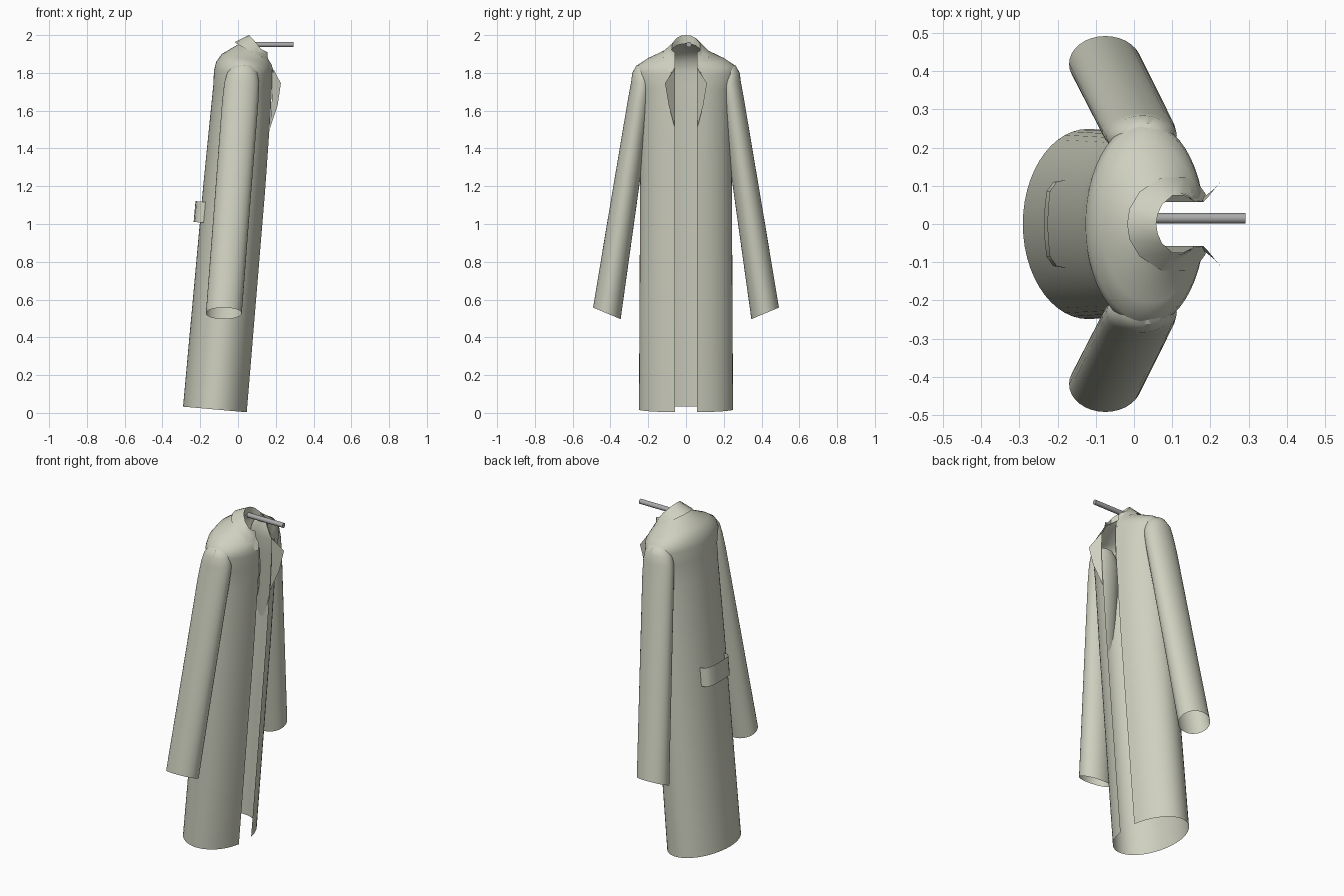
import bpy, math

if "Cube" in bpy.data.objects:
    bpy.data.objects.remove(bpy.data.objects["Cube"])

def material(name, rgb):
    m = bpy.data.materials.new(name)
    m.diffuse_color = (*rgb, 1)
    m.use_nodes = True
    m.node_tree.nodes["Principled BSDF"].inputs["Base Color"].default_value = m.diffuse_color
    return m

cloth = material("pale_khaki_cloth", (0.62, 0.63, 0.52))
metal = material("grey_metal", (0.40, 0.40, 0.40))

def make(name, verts, faces, mat, angle=40):
    me = bpy.data.meshes.new(name)
    me.from_pydata(verts, [], faces)
    me.update()
    ob = bpy.data.objects.new(name, me)
    bpy.context.collection.objects.link(ob)
    me.materials.append(mat)
    bpy.ops.object.select_all(action='DESELECT')
    ob.select_set(True)
    bpy.context.view_layer.objects.active = ob
    bpy.ops.object.shade_smooth_by_angle(angle=math.radians(angle))
    return ob

def loft(name, rows, closed=False, mat=cloth, angle=40):
    """Skin equal-length rows of points, bottom row first, counter-clockwise."""
    n = len(rows[0])
    verts = [p for r in rows for p in r]
    faces = []
    for i in range(len(rows) - 1):
        for j in range(n if closed else n - 1):
            k = (j + 1) % n
            faces.append((i*n + j, i*n + k, (i+1)*n + k, (i+1)*n + j))
    return make(name, verts, faces, mat, angle)

# coat body: tilted elliptical rings left open at the front (+x)
GAP = 0.058
def open_ring(cx, cz, a, b, k, n=48):
    t0 = math.asin(GAP / b)
    pts = []
    for i in range(n + 1):
        t = t0 + (2*math.pi - 2*t0) * i / n
        dx = a * math.cos(t)
        pts.append((cx + dx, b * math.sin(t), cz - k * dx))
    return pts

body = [  # centre x, centre z, half depth, half width, tilt
    (-0.120, 0.018, 0.171, 0.249, 0.088),
    (-0.017, 1.20, 0.166, 0.243, 0.088),
    (0.017, 1.60, 0.160, 0.240, 0.085),
    (0.026, 1.72, 0.157, 0.245, 0.085),
    (0.029, 1.80, 0.156, 0.268, 0.085),
    (0.034, 1.84, 0.150, 0.256, 0.12),
    (0.045, 1.873, 0.132, 0.205, 0.20),
    (0.085, 1.912, 0.087, 0.105, 0.43),
    (0.115, 1.930, 0.060, 0.080, 0.50),
]
loft("coat_body", [open_ring(*r) for r in body])

# sleeves: open at the cuff, domed at the shoulder
def sleeve_ring(s, cx, cy, cz, rx, ry, k, n=32):
    pts = []
    for i in range(n):
        t = 2*math.pi * i / n
        pts.append((cx + rx*math.cos(t), s*cy + ry*math.sin(t),
                    cz + s*k*ry*math.sin(t)))
    return pts

sleeve = [
    (-0.075, 0.419, 0.527, 0.095, 0.073, 0.42),
    (-0.040, 0.350, 0.980, 0.095, 0.070, 0.16),
    (0.012, 0.247, 1.650, 0.096, 0.061, 0.10),
    (0.020, 0.231, 1.750, 0.092, 0.060, 0.0),
    (0.023, 0.227, 1.800, 0.080, 0.057, 0.0),
    (0.026, 0.222, 1.838, 0.053, 0.042, 0.0),
    (0.027, 0.215, 1.856, 0.005, 0.005, 0.0),
]
for s, side in ((1, "left"), (-1, "right")):
    loft(side + "_sleeve", [sleeve_ring(s, *r) for r in sleeve], True)

# turned-down collar: outer edge, fold, and inner stand
def mirrored(half):
    return half[::-1] + [(x, -y, z) for x, y, z in half[1:]]

outer = [(-.018, 0, 1.963), (-.012, .04, 1.958), (.015, .085, 1.942),
         (.07, .121, 1.914), (.13, .123, 1.882), (.165, .110, 1.83), (.188, .078, 1.80)]
fold = [(.058, 0, 2.0), (.062, .025, 1.997), (.073, .05, 1.985),
        (.10, .074, 1.955), (.13, .074, 1.915), (.155, .063, 1.88), (.178, .058, 1.845)]
stand = [(.055, 0, 1.955), (.059, .025, 1.952), (.07, .05, 1.945),
         (.10, .076, 1.925), (.128, .076, 1.905), (.15, .064, 1.875), (.172, .058, 1.835)]
loft("collar", [mirrored(r) for r in (outer, fold, stand)])

# lapels flaring away from the opening
lapel = [(.170, .060, 1.51), (.210, .092, 1.63), (.227, .111, 1.745),
         (.190, .066, 1.815), (.178, .058, 1.83), (.182, .058, 1.70)]
for s, side in ((1, "left"), (-1, "right")):
    face = tuple(range(6)) if s > 0 else tuple(range(5, -1, -1))
    make(side + "_lapel", [(x, s*y, z) for x, y, z in lapel], [face], cloth)

# half belt standing off the back
strip = [(-.172, .116), (-.212, .110), (-.229, .085), (-.234, .04), (-.235, 0)]
strip += [(x, -y) for x, y in strip[-2::-1]]
loft("back_half_belt", [[(x + dx, y, z - 0.09*(x + 0.2)) for x, y in strip]
                        for dx, z in ((0, 1.008), (0.01, 1.118))], angle=50)

# wall peg holding the coat
bpy.ops.mesh.primitive_cylinder_add(vertices=24, radius=0.014, depth=0.235,
                                    location=(0.175, 0.015, 1.95),
                                    rotation=(0, math.pi/2, 0))
peg = bpy.context.object
peg.name = "peg"
peg.data.materials.append(metal)
bpy.ops.object.shade_smooth_by_angle(angle=math.radians(40))
